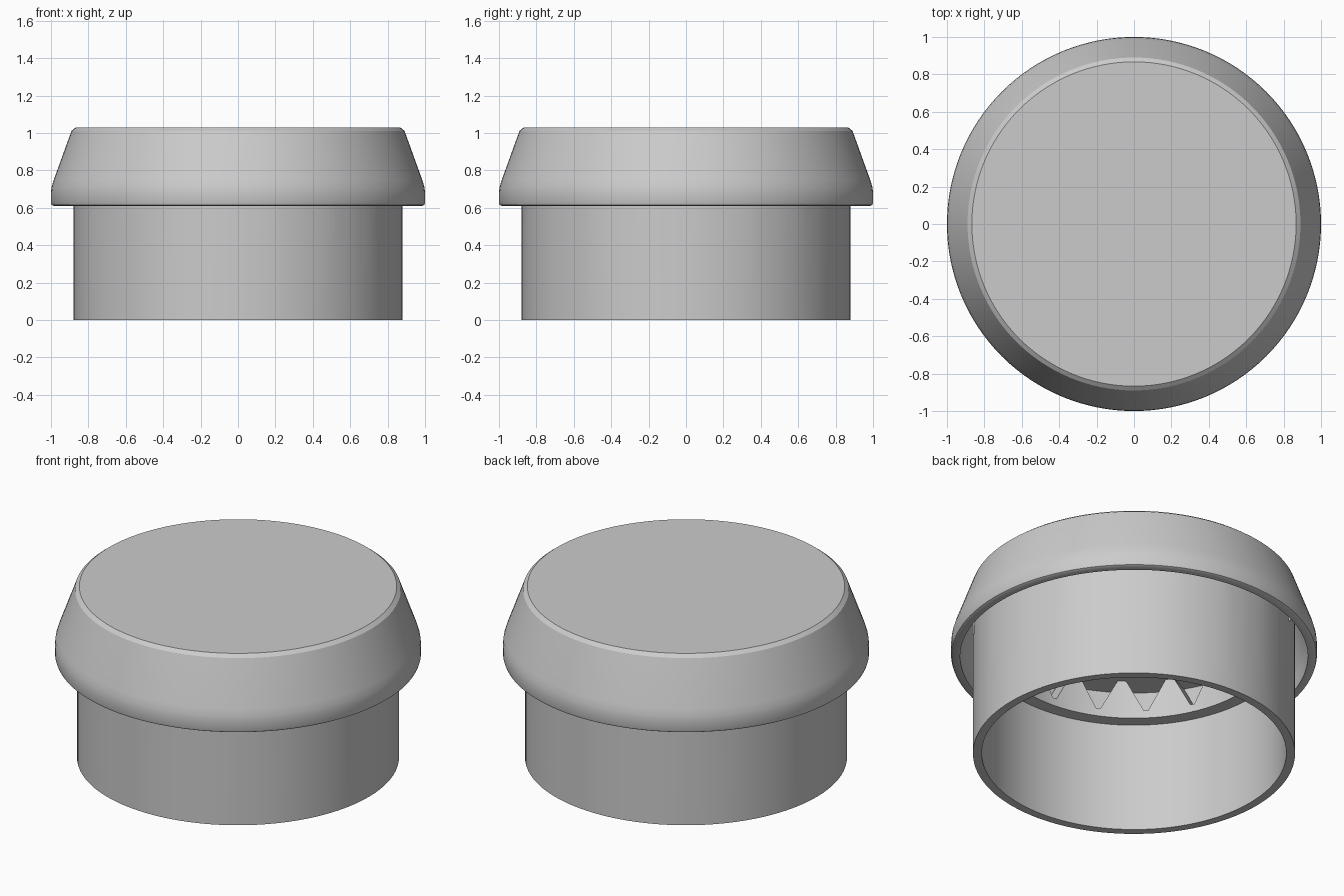
import bpy, bmesh, math
from mathutils import Matrix, Vector

if "Cube" in bpy.data.objects:
    bpy.data.objects.remove(bpy.data.objects["Cube"], do_unlink=True)

SEGMENTS = 128
PORTS = 18

grey = bpy.data.materials.new("light_grey")
grey.use_nodes = True
grey.diffuse_color = (0.6, 0.6, 0.6, 1)
grey.node_tree.nodes["Principled BSDF"].inputs["Base Color"].default_value = (0.6, 0.6, 0.6, 1)


def make_object(name, bm):
    bmesh.ops.recalc_face_normals(bm, faces=bm.faces)
    mesh = bpy.data.meshes.new(name)
    bm.to_mesh(mesh)
    bm.free()
    mesh.materials.append(grey)
    obj = bpy.data.objects.new(name, mesh)
    bpy.context.collection.objects.link(obj)
    return obj


def lathe(name, profile, closed):
    """Spin a radius/height profile; an open one starts and ends on a disc."""
    bm = bmesh.new()
    rings = []
    for r, z in profile:
        rings.append([bm.verts.new((r * math.cos(a), r * math.sin(a), z))
                      for a in (math.tau * i / SEGMENTS for i in range(SEGMENTS))])
    pairs = list(zip(rings, rings[1:]))
    if closed:
        pairs.append((rings[-1], rings[0]))
    else:
        bm.faces.new(rings[0])
        bm.faces.new(rings[-1])
    for low, high in pairs:
        for i in range(SEGMENTS):
            j = (i + 1) % SEGMENTS
            bm.faces.new((low[i], low[j], high[j], high[i]))
    return make_object(name, bm)


def finish(obj):
    bpy.ops.object.select_all(action='DESELECT')
    obj.select_set(True)
    bpy.context.view_layer.objects.active = obj
    for mod in list(obj.modifiers):
        bpy.ops.object.modifier_apply(modifier=mod.name)
    bpy.ops.object.shade_smooth_by_angle(angle=math.radians(30))


# Hooded cap: top disc, chamfer, sloped skirt, rounded rim, hollow underside
cap = lathe("vent_cap", [
    (0.867, 1.03), (0.89, 1.012), (0.985, 0.75), (0.997, 0.71), (1.0, 0.68),
    (1.0, 0.628), (0.996, 0.616), (0.985, 0.61),
    (0.95, 0.61), (0.95, 0.69), (0.935, 0.74), (0.882, 0.89)], closed=False)

# Pipe with a narrower collar above an inner shoulder
pipe = lathe("pipe", [
    (0.88, 0), (0.88, 0.905), (0.755, 0.905), (0.755, 0.658),
    (0.832, 0.658), (0.832, 0)], closed=True)

# Downward-pointing triangular air ports around the collar
bm = bmesh.new()
outline = [(-0.012, 0.705), (0.012, 0.705), (0.11, 0.895), (-0.11, 0.895)]
for k in range(PORTS):
    turn = Matrix.Rotation(math.radians(45) + math.tau * k / PORTS, 3, 'Z')
    inner = [bm.verts.new(turn @ Vector((0.7, y, z))) for y, z in outline]
    outer = [bm.verts.new(turn @ Vector((0.95, y, z))) for y, z in outline]
    bm.faces.new(inner)
    bm.faces.new(outer)
    for i in range(4):
        j = (i + 1) % 4
        bm.faces.new((inner[i], inner[j], outer[j], outer[i]))
cutter = make_object("port_cutter", bm)
cutter.hide_render = True

cut = pipe.modifiers.new("ports", 'BOOLEAN')
cut.operation = 'DIFFERENCE'
cut.solver = 'EXACT'
cut.object = cutter

finish(pipe)
finish(cap)
bpy.data.objects.remove(cutter, do_unlink=True)
